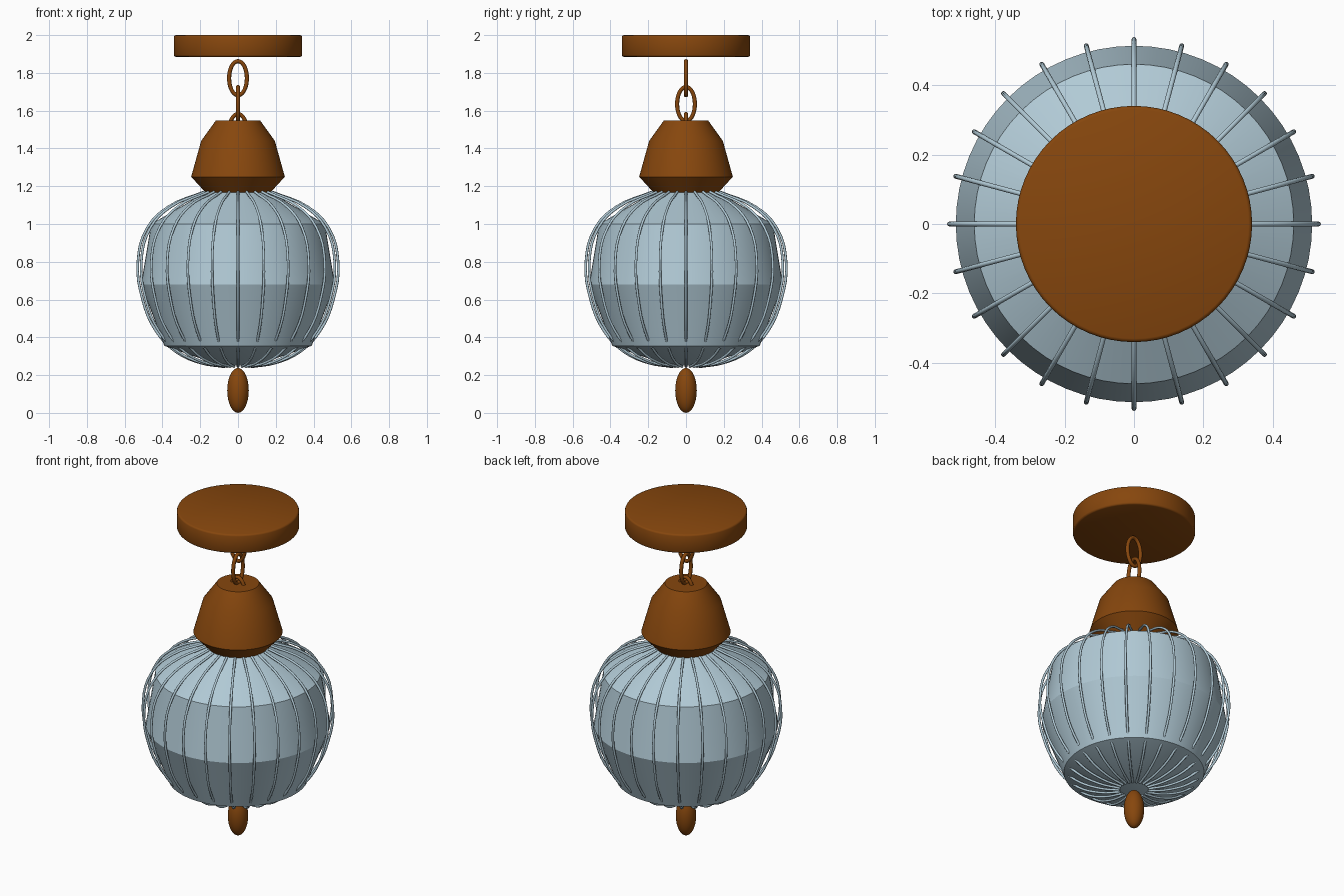
import bpy, bmesh, math
from mathutils import Matrix, Vector

cube = bpy.data.objects.get("Cube")
if cube:
    bpy.data.objects.remove(cube, do_unlink=True)


def material(name, color):
    m = bpy.data.materials.new(name)
    m.use_nodes = True
    m.diffuse_color = color
    m.node_tree.nodes["Principled BSDF"].inputs["Base Color"].default_value = color
    return m


bronze = material("warm bronze", (0.24, 0.062, 0.004, 1))
glass = material("pale blue glass", (0.44, 0.59, 0.67, 1))


def finish(obj, mat, angle):
    obj.data.materials.append(mat)
    bpy.ops.object.select_all(action="DESELECT")
    obj.select_set(True)
    bpy.context.view_layer.objects.active = obj
    bpy.ops.object.shade_smooth_by_angle(angle=math.radians(angle))
    return obj


def lathe(name, profile, mat, angle=24, steps=64):
    """Revolve (radius, height) points about z and cap both ends."""
    bm = bmesh.new()
    rings = []
    for r, z in profile:
        rings.append([bm.verts.new((r * math.cos(a), r * math.sin(a), z))
                      for a in (math.tau * i / steps for i in range(steps))])
    for low, high in zip(rings, rings[1:]):
        for i in range(steps):
            j = (i + 1) % steps
            bm.faces.new((low[i], low[j], high[j], high[i]))
    bm.faces.new(rings[0][::-1])
    bm.faces.new(rings[-1])
    mesh = bpy.data.meshes.new(name)
    bm.to_mesh(mesh)
    bm.free()
    obj = bpy.data.objects.new(name, mesh)
    bpy.context.collection.objects.link(obj)
    return finish(obj, mat, angle)


# Ceiling plate with softened rims
lathe("ceiling_plate", [(0.33, 1.885), (0.337, 1.888), (0.34, 1.895),
                        (0.34, 1.99), (0.337, 1.997), (0.33, 2.0)], bronze, 50)

# Bell-shaped holder and faceted glass shade
lathe("shade_holder", [(0.17, 1.165), (0.248, 1.25), (0.195, 1.44), (0.118, 1.547)], bronze)
lathe("glass_shade", [(0.09, 0.25), (0.39, 0.355), (0.513, 0.68),
                      (0.46, 1.0), (0.17, 1.168)], glass)

# Chain of oval links, each turned a quarter against the last
for i, z in enumerate((1.772, 1.635, 1.492)):
    bpy.ops.mesh.primitive_torus_add(major_radius=0.047, minor_radius=0.011,
                                     major_segments=40, minor_segments=12)
    link = bpy.context.object
    link.name = f"chain_link_{i + 1}"
    link.data.transform(Matrix.Rotation(math.pi / 2, 4, "X"))
    for v in link.data.vertices:
        # Stretch the ring centreline while keeping the wire round
        ring = Vector((v.co.x, 0, v.co.z)).normalized()
        v.co.z += ring.z * 0.043
    link.data.transform(Matrix.Translation((0, 0, z)) @ Matrix.Rotation(i * math.pi / 2, 4, "Z"))
    finish(link, bronze, 60)

# Finial below the shade
bpy.ops.mesh.primitive_uv_sphere_add(segments=32, ring_count=16, radius=1)
finial = bpy.context.object
finial.name = "finial"
finial.data.transform(Matrix.Translation((0, 0, 0.119)) @ Matrix.Diagonal((0.057, 0.057, 0.119, 1)))
finish(finial, bronze, 60)

# Cage of bowed wires around the shade
WIRES = 24
path = [(0.18, 1.17), (0.37, 1.09), (0.48, 0.98), (0.53, 0.8), (0.505, 0.6),
        (0.435, 0.435), (0.33, 0.325), (0.2, 0.265), (0.08, 0.245)]
curve = bpy.data.curves.new("wire_cage", "CURVE")
curve.dimensions = "3D"
curve.resolution_u = 4
curve.bevel_depth = 0.007
curve.bevel_resolution = 2
curve.use_fill_caps = True
for k in range(WIRES):
    a = math.tau * k / WIRES
    spline = curve.splines.new("BEZIER")
    spline.bezier_points.add(len(path) - 1)
    for p, (r, z) in zip(spline.bezier_points, path):
        p.co = (r * math.cos(a), r * math.sin(a), z)
        p.handle_left_type = p.handle_right_type = "AUTO"
cage = bpy.data.objects.new("wire_cage", curve)
bpy.context.collection.objects.link(cage)
bpy.ops.object.select_all(action="DESELECT")
cage.select_set(True)
bpy.context.view_layer.objects.active = cage
bpy.ops.object.convert(target="MESH")
finish(bpy.context.object, glass, 60)
